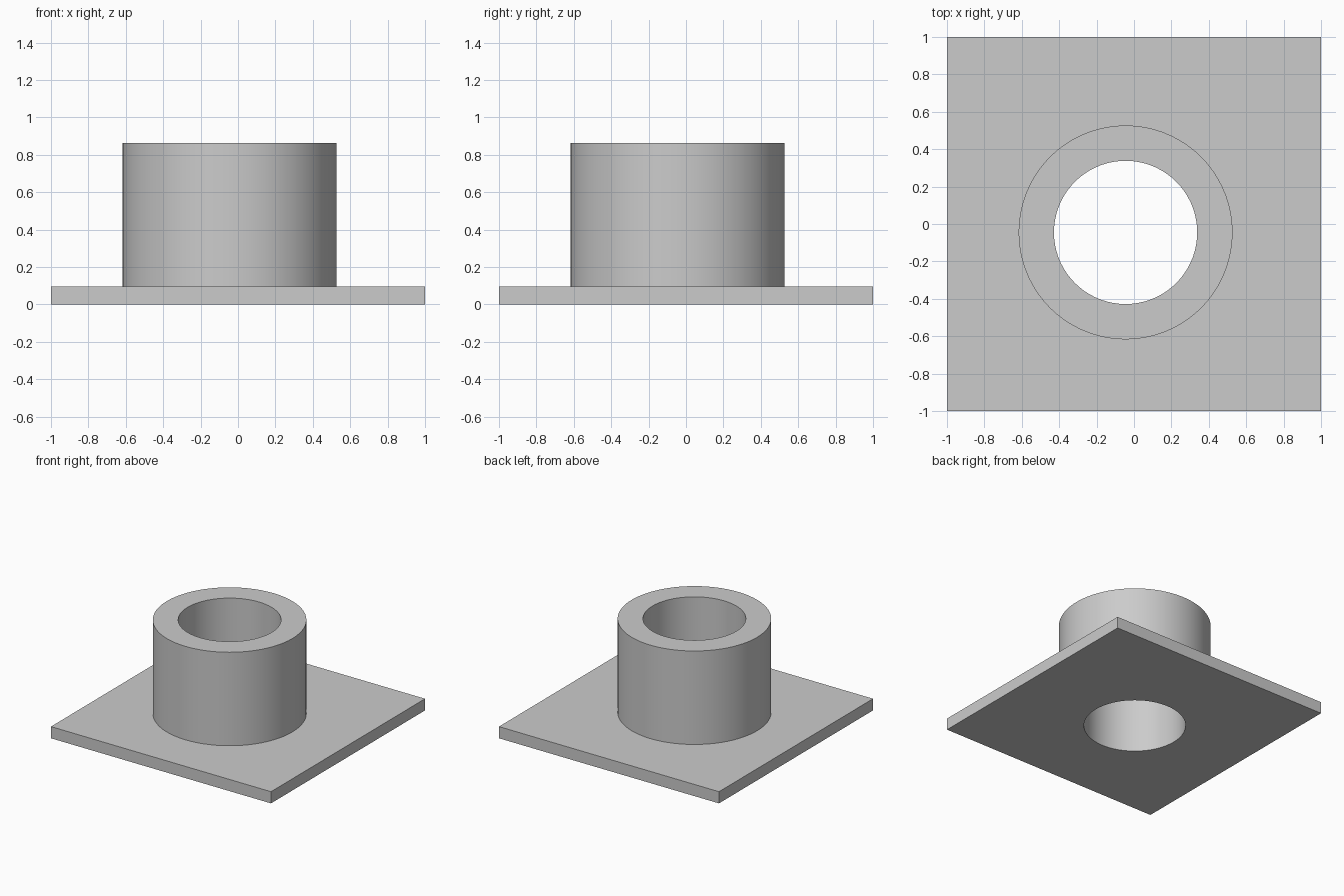
import bpy
import bmesh
from math import radians
from mathutils import Matrix, Vector

if "Cube" in bpy.data.objects:
    bpy.data.objects.remove(bpy.data.objects["Cube"], do_unlink=True)

CENTRE = (-0.045, -0.045)
OUTER, BORE = 0.572, 0.383
PLATE_TOP, SLEEVE_TOP = 0.096, 0.864
SEGMENTS = 72

grey = bpy.data.materials.new("plain grey")
grey.use_nodes = True
grey.diffuse_color = (0.6, 0.6, 0.6, 1)
grey.node_tree.nodes["Principled BSDF"].inputs["Base Color"].default_value = grey.diffuse_color


def add_object(name, bm):
    bmesh.ops.recalc_face_normals(bm, faces=bm.faces)
    mesh = bpy.data.meshes.new(name)
    bm.to_mesh(mesh)
    bm.free()
    mesh.materials.append(grey)
    obj = bpy.data.objects.new(name, mesh)
    bpy.context.collection.objects.link(obj)
    bpy.ops.object.select_all(action="DESELECT")
    obj.select_set(True)
    bpy.context.view_layer.objects.active = obj
    bpy.ops.object.shade_smooth_by_angle(angle=radians(30))
    return obj


def ring(bm, radius, z):
    place = Matrix.Translation((*CENTRE, z))
    return bmesh.ops.create_circle(bm, segments=SEGMENTS, radius=radius, matrix=place)["verts"]


def wall(bm, lower, upper):
    for i in range(len(lower)):
        j = (i + 1) % len(lower)
        bm.faces.new((lower[i], lower[j], upper[j], upper[i]))


# Square base plate with an off-centre through hole
bm = bmesh.new()
corners = [bm.verts.new((x, y, 0)) for x, y in ((-1, -1), (1, -1), (1, 1), (-1, 1))]
for i in range(4):
    bm.edges.new((corners[i], corners[i - 1]))
ring(bm, BORE, 0)
bmesh.ops.triangle_fill(bm, edges=bm.edges[:], use_beauty=True, normal=Vector((0, 0, 1)))
raised = bmesh.ops.extrude_face_region(bm, geom=bm.faces[:], use_keep_orig=True)["geom"]
top_verts = [v for v in raised if isinstance(v, bmesh.types.BMVert)]
bmesh.ops.translate(bm, verts=top_verts, vec=(0, 0, PLATE_TOP))
add_object("base_plate", bm)

# Thick tubular sleeve standing around the hole
bm = bmesh.new()
profile = ((OUTER, PLATE_TOP), (OUTER, SLEEVE_TOP), (BORE, SLEEVE_TOP), (BORE, PLATE_TOP))
rings = [ring(bm, radius, z) for radius, z in profile]
for lower, upper in zip(rings, rings[1:] + rings[:1]):
    wall(bm, lower, upper)
add_object("sleeve", bm)
